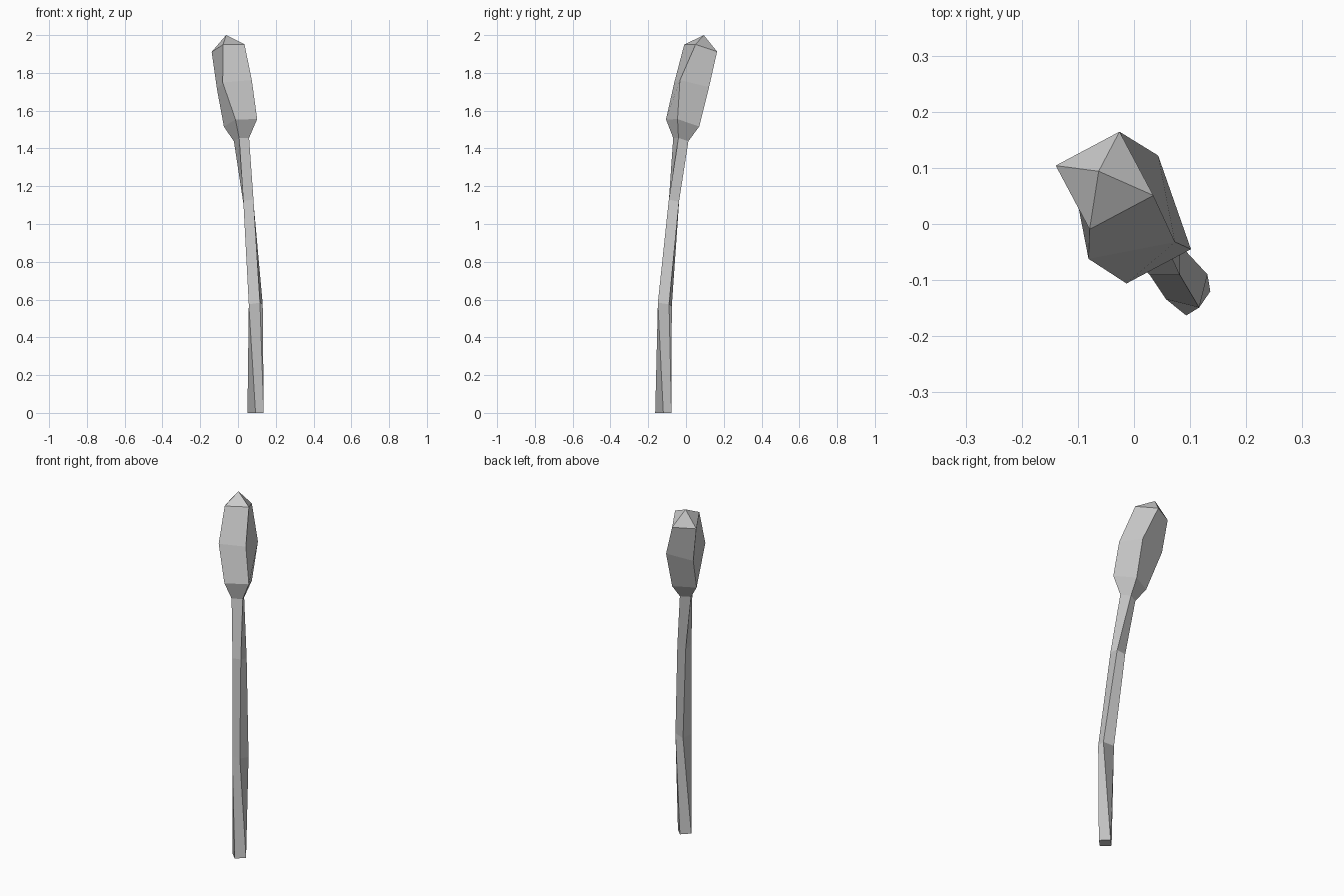
import bpy, bmesh
from math import cos, sin, radians

if "Cube" in bpy.data.objects:
    bpy.data.objects.remove(bpy.data.objects["Cube"])

LEAN = (-0.5, 0.86)  # compass direction the plant bends towards


def add_ring(bm, x, y, z, radius, twist, slope):
    """Square ring, twisted about z and tipped towards the lean."""
    verts = []
    for i in range(4):
        a = radians(twist + 90 * i)
        dx, dy = radius * cos(a), radius * sin(a)
        dz = -slope * (dx * LEAN[0] + dy * LEAN[1])
        verts.append(bm.verts.new((x + dx, y + dy, z + dz)))
    return verts


def loft(name, rings, tip=None, cap_bottom=False):
    bm = bmesh.new()
    loops = [add_ring(bm, *r) for r in rings]
    for low, high in zip(loops, loops[1:]):
        for i in range(4):
            j = (i + 1) % 4
            bm.faces.new((low[i], low[j], high[j], high[i]))
    if cap_bottom:
        bm.faces.new(loops[0][::-1])
    if tip:
        apex = bm.verts.new(tip)
        for i in range(4):
            bm.faces.new((loops[-1][i], loops[-1][(i + 1) % 4], apex))
    mesh = bpy.data.meshes.new(name)
    bm.to_mesh(mesh)
    bm.free()
    obj = bpy.data.objects.new(name, mesh)
    bpy.context.collection.objects.link(obj)
    return obj


# Each ring: x, y, z, radius, twist, slope
neck = (0.0185, -0.0275, 1.447, 0.042, 253, 0.3)

# Slender bent and twisted stalk
loft("reed_stalk", [
    (0.093, -0.120, 0.000, 0.043, 270, 0.0),
    (0.094, -0.112, 0.575, 0.043, 211, 0.2),
    (0.055, -0.064, 1.120, 0.038, 225, 0.25),
    neck,
], cap_bottom=True)

# Thick seed head with a pointed cap
loft("reed_head", [
    neck,
    (0.0135, -0.018, 1.535, 0.092, 253, 0.3),
    (-0.019, 0.030, 1.737, 0.111, 236, 0.25),
    (-0.0525, 0.0775, 1.931, 0.091, 253, 0.3),
], tip=(-0.063, 0.094, 2.0))
